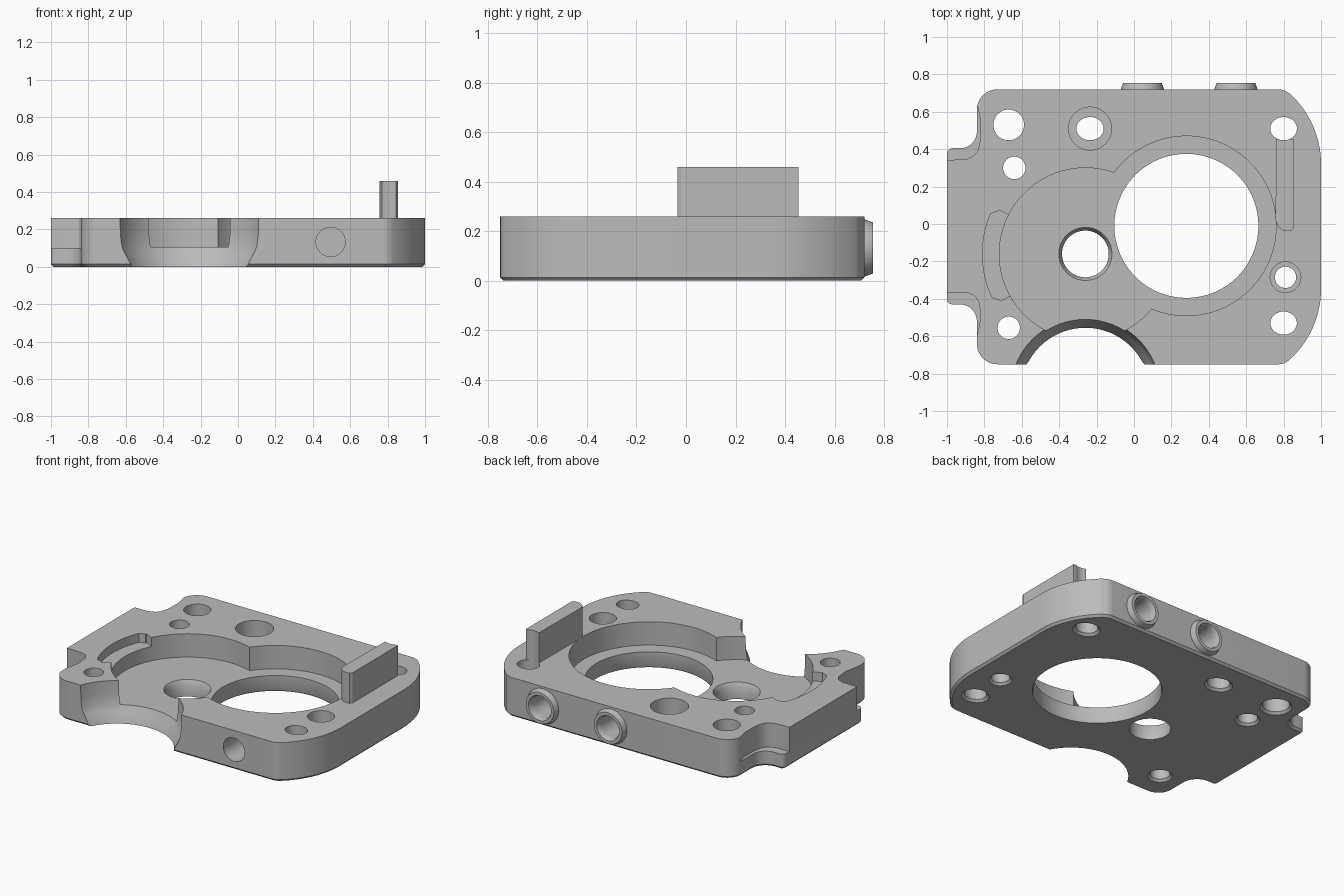
import bpy, bmesh
from math import cos, sin, radians, pi
from mathutils import Matrix

cube = bpy.data.objects.get("Cube")
if cube:
    bpy.data.objects.remove(cube, do_unlink=True)

metal = bpy.data.materials.new("machined_grey")
metal.use_nodes = True
metal.diffuse_color = (0.5, 0.5, 0.5, 1)
shader = next(n for n in metal.node_tree.nodes if n.type == 'BSDF_PRINCIPLED')
shader.inputs["Base Color"].default_value = metal.diffuse_color
TOP, FLOOR = 0.26, 0.105


def finish(bm, name):
    bmesh.ops.recalc_face_normals(bm, faces=bm.faces)
    mesh = bpy.data.meshes.new(name)
    bm.to_mesh(mesh)
    bm.free()
    mesh.materials.append(metal)
    ob = bpy.data.objects.new(name, mesh)
    bpy.context.collection.objects.link(ob)
    return ob


def arc(cx, cy, r, a, b, n=10):
    angles = [radians(a + (b - a) * i / n) for i in range(n + 1)]
    return [(cx + r * cos(t), cy + r * sin(t)) for t in angles]


def prism(name, points, z0, z1, chamfer=0):
    """Extruded outline, optionally with a chamfered bottom rim."""
    bm = bmesh.new()
    base = bm.faces.new([bm.verts.new((x, y, z0 + chamfer)) for x, y in points])
    top = bmesh.ops.extrude_face_region(bm, geom=[base], use_keep_orig=True)
    for v in top["geom"]:
        if isinstance(v, bmesh.types.BMVert):
            v.co.z = z1
    bmesh.ops.recalc_face_normals(bm, faces=bm.faces)
    if chamfer:
        bmesh.ops.inset_region(bm, faces=[base], thickness=chamfer, depth=0,
                               use_even_offset=True)
        for v in base.verts:
            v.co.z = z0
    return finish(bm, name)


def lathe(name, profile, place, stretch=1, n=64):
    """Capped solid of revolution from (radius, height) pairs."""
    bm = bmesh.new()
    rings = [[bm.verts.new((r * cos(2 * pi * i / n) * stretch, r * sin(2 * pi * i / n), z))
              for i in range(n)] for r, z in profile]
    for low, high in zip(rings, rings[1:]):
        for i in range(n):
            j = (i + 1) % n
            bm.faces.new((low[i], low[j], high[j], high[i]))
    bm.faces.new(rings[0])
    bm.faces.new(rings[-1])
    bm.transform(place)
    return finish(bm, name)


def cut(cutter, *targets):
    for target in targets:
        mod = target.modifiers.new("cut", 'BOOLEAN')
        mod.operation, mod.solver, mod.object = 'DIFFERENCE', 'EXACT', cutter
        bpy.context.view_layer.update()
        graph = bpy.context.evaluated_depsgraph_get()
        mesh = bpy.data.meshes.new_from_object(target.evaluated_get(graph))
        target.modifiers.clear()
        target.data = mesh
    bpy.data.objects.remove(cutter, do_unlink=True)


def at(x, y, z=0):
    return Matrix.Translation((x, y, z))


# Plate outline, counter-clockwise from the front left corner
outline = (arc(-0.73, -0.64, 0.11, 180, 270) + arc(0.77, -0.66, 0.09, -90, -48)
           + arc(0.49, -0.347, 0.51, -48, 0, 16)[1:] + arc(0.49, 0.32, 0.51, 0, 48, 16)
           + arc(0.77, 0.63, 0.09, 48, 90)[1:] + arc(-0.73, 0.61, 0.11, 90, 180)
           + arc(-0.93, 0.495, 0.09, 0, -90) + arc(-0.97, 0.375, 0.03, 90, 180, 5)
           + arc(-0.97, -0.4, 0.03, 180, 270, 5) + arc(-0.93, -0.52, 0.09, 90, 0))
plate = prism("mounting_plate", outline, 0, TOP, 0.014)

# Upright block beside the large opening
block = prism("locator_block", [(0.76, 0.455), (0.757, 0.02), (0.77, -0.015), (0.8, -0.035),
                                (0.845, -0.035), (0.855, -0.02), (0.855, 0.455)], 0.2, 0.46)

# Tapered bosses on the back edge
bosses = []
for side, x in (("right", 0.045), ("left", 0.545)):
    turn = at(x, 0, 0.132) @ Matrix.Rotation(-pi / 2, 4, 'X')
    boss = lathe("port_boss_" + side, [(0.115, 0.69), (0.115, 0.722), (0.103, 0.755)], turn)
    cut(lathe("port_cutter", [(0.075, 0.5), (0.075, 0.74), (0.09, 0.77)], turn), plate, boss)
    bosses.append(boss)

# Stepped notches at the two ends of the left flange
cut(prism("notch_cutter", [(-1.1, 0.34), (-0.9, 0.345), (-0.86, 0.362), (-0.835, 0.39),
                           (-0.822, 0.45), (-0.82, 0.55), (-0.845, 0.67), (-1.1, 0.67)],
          0.1, 0.4), plate)
cut(prism("notch_cutter", [(-1.1, -0.365), (-0.89, -0.367), (-0.85, -0.385), (-0.828, -0.42),
                           (-0.82, -0.5), (-0.845, -0.63), (-1.1, -0.63)], 0.1, 0.4), plate)

# Two overlapping round recesses and their through openings
A, B = (-0.26, -0.16), (0.28, -0.01)
for centre, r in ((A, 0.46), (B, 0.48)):
    cut(lathe("recess_cutter", [(r, FLOOR), (r, 0.4)], at(*centre), n=128), plate)
cut(lathe("opening_cutter", [(0.4, -0.02), (0.385, 0.012), (0.385, 0.3)], at(*B), n=128), plate)
cut(lathe("opening_cutter", [(0.125, -0.1), (0.125, 0.075), (0.142, FLOOR), (0.142, 0.2)],
          at(*A)), plate)

# Shallow curved pocket along the recess rim
pocket = (arc(*A, 0.55, 157, 205, 20) + arc(*A, 0.52, 208, 209, 1)
          + arc(*A, 0.44, 209, 153, 20) + arc(*A, 0.52, 153, 154, 1))
cut(prism("pocket_cutter", pocket, 0.2, 0.4), plate)

# Flared half bore in the front edge
cut(lathe("bore_cutter", [(0.34, -0.1), (0.345, 0.0), (0.355, 0.03), (0.375, 0.07),
                          (0.39, 0.105), (0.398, 0.17), (0.4, 0.26), (0.4, 0.4)],
          at(-0.26, -0.9), n=128), plate)

# Bolt holes: x, y, radius, sideways stretch, counterbore radius
for x, y, r, stretch, bore in ((-0.67, 0.53, 0.082, 1, 0), (-0.64, 0.3, 0.06, 1, 0),
                               (-0.235, 0.51, 0.062, 1.18, 0.115), (0.8, 0.51, 0.062, 1.15, 0),
                               (0.81, -0.285, 0.057, 1, 0.082), (0.8, -0.53, 0.062, 1.14, 0),
                               (-0.67, -0.555, 0.06, 1, 0)):
    hole = [(r + 0.035, -0.02), (r, 0.015), (r, 0.6)]
    cut(lathe("bolt_cutter", hole, at(x, y), stretch, 48), plate, block)
    if bore:
        cut(lathe("counterbore_cutter", [(bore, 0.1), (bore, 0.4)], at(x, y), 1, 48), plate)

# Blind hole in the front face
cut(lathe("front_port_cutter", [(0.078, -0.8), (0.078, -0.55)],
          at(0.495, 0, 0.133) @ Matrix.Rotation(-pi / 2, 4, 'X')), plate)

bpy.ops.object.select_all(action='DESELECT')
for ob in [plate, block] + bosses:
    ob.select_set(True)
bpy.context.view_layer.objects.active = plate
bpy.ops.object.shade_smooth_by_angle(angle=radians(30))
